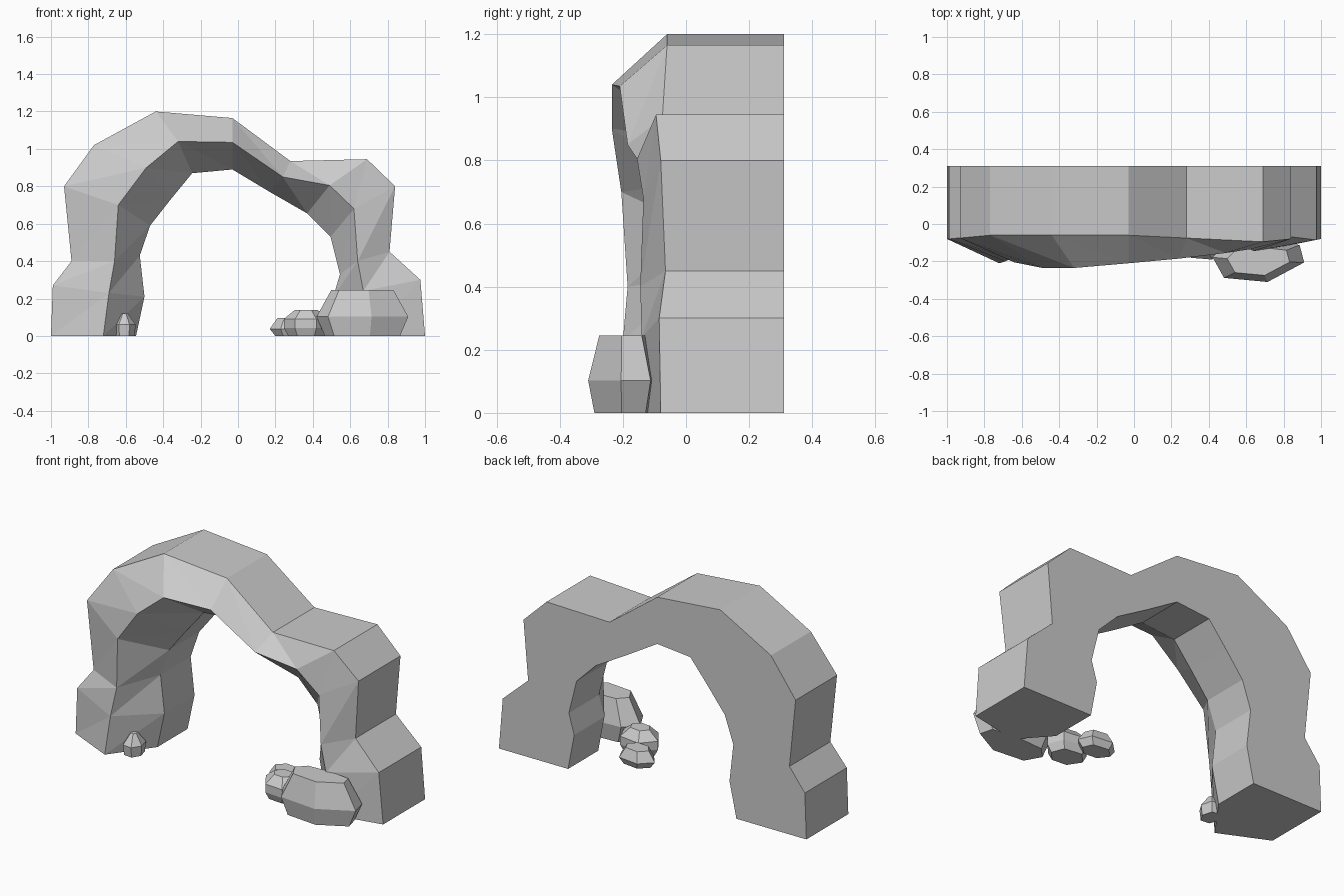
import bpy, bmesh
from mathutils import Vector

cube = bpy.data.objects.get("Cube")
if cube:
    bpy.data.objects.remove(cube)

BACK, INNER_FRONT = 0.31, 0.03

stone = bpy.data.materials.new("grey stone")
stone.use_nodes = True
colour = (0.6, 0.6, 0.6, 1)
stone.diffuse_color = colour
stone.node_tree.nodes["Principled BSDF"].inputs["Base Color"].default_value = colour


def finish(bm, name):
    bmesh.ops.recalc_face_normals(bm, faces=bm.faces)
    mesh = bpy.data.meshes.new(name)
    bm.to_mesh(mesh)
    bm.free()
    mesh.materials.append(stone)
    obj = bpy.data.objects.new(name, mesh)
    bpy.context.collection.objects.link(obj)
    return obj


# Arch stations from left foot to right foot:
# outer edge (x, y, z), front ridge (x, y, z), inner edge (x, z)
stations = [
    ((-1, -.08, 0), (-.72, -.21, 0), (-.545, 0)),
    ((-.99, -.08, .27), (-.69, -.2, .23), (-.5, .21)),
    ((-.89, -.07, .4), (-.66, -.185, .4), (-.525, .43)),
    ((-.93, -.075, .8), (-.64, -.205, .7), (-.47, .59)),
    ((-.77, -.06, 1.02), (-.49, -.235, .9), (-.36, .73)),
    ((-.44, -.06, 1.2), (-.32, -.235, 1.04), (-.245, .87)),
    ((-.03, -.06, 1.165), (-.03, -.21, 1.035), (-.03, .89)),
    ((.28, -.075, .935), (.24, -.185, .85), (.17, .77)),
    ((.69, -.095, .945), (.49, -.155, .805), (.37, .655)),
    ((.84, -.08, .8), (.62, -.135, .68), (.495, .53)),
    ((.81, -.065, .45), (.64, -.145, .4), (.545, .33)),
    ((.975, -.085, .3), (.67, -.14, .24), (.51, .21)),
    ((1, -.08, 0), (.7, -.14, 0), (.55, 0)),
]

bm = bmesh.new()
rings = []
for outer, ridge, (ix, iz) in stations:
    section = [(outer[0], BACK, outer[2]), outer, ridge,
               (ix, INNER_FRONT, iz), (ix, BACK, iz)]
    rings.append([bm.verts.new(p) for p in section])
for a, b in zip(rings, rings[1:]):
    for i in range(5):
        j = (i + 1) % 5
        if i in (1, 2):  # faceted front surfaces
            bm.faces.new((a[i], a[j], b[j]))
            bm.faces.new((a[i], b[j], b[i]))
        else:
            bm.faces.new((a[i], a[j], b[j], b[i]))
bm.faces.new(rings[0])
bm.faces.new(rings[-1])
finish(bm, "stone_arch")


# Rocks: an irregular outline stacked as foot, waist and crown
def rock(name, centre, size, outline, levels):
    bm = bmesh.new()
    layers = []
    for scale, height in levels:
        layers.append([bm.verts.new(Vector((
            centre[0] + x * scale * size[0],
            centre[1] + y * scale * size[1],
            height * size[2]))) for x, y in outline])
    n = len(outline)
    for a, b in zip(layers, layers[1:]):
        for i in range(n):
            j = (i + 1) % n
            bm.faces.new((a[i], a[j], b[j], b[i]))
    bm.faces.new(layers[0])
    bm.faces.new(layers[-1])
    return finish(bm, name)


boulder = [(-1, .2), (-.75, -.8), (.2, -1), (1, -.05), (.9, .8), (.1, 1), (-.7, .9)]
pebble = [(-1, .1), (-.5, -.9), (.45, -1), (1, -.2), (.7, .8), (-.4, 1)]

rock("large_rock", (.665, -.2), (.245, .11, .245), boulder,
     [(.82, 0), (1, .42), (.68, 1)])
rock("middle_rock", (.365, -.1), (.12, .09, .14), pebble,
     [(.8, 0), (1, .3), (1, .65), (.5, 1)])
rock("small_rock", (.285, .04), (.115, .075, .095), pebble,
     [(.75, 0), (1, .4), (.65, 1)])
rock("left_foot_rock", (-.607, -.1), (.06, .065, .12), pebble,
     [(.9, 0), (1, .5), (.3, 1)])
